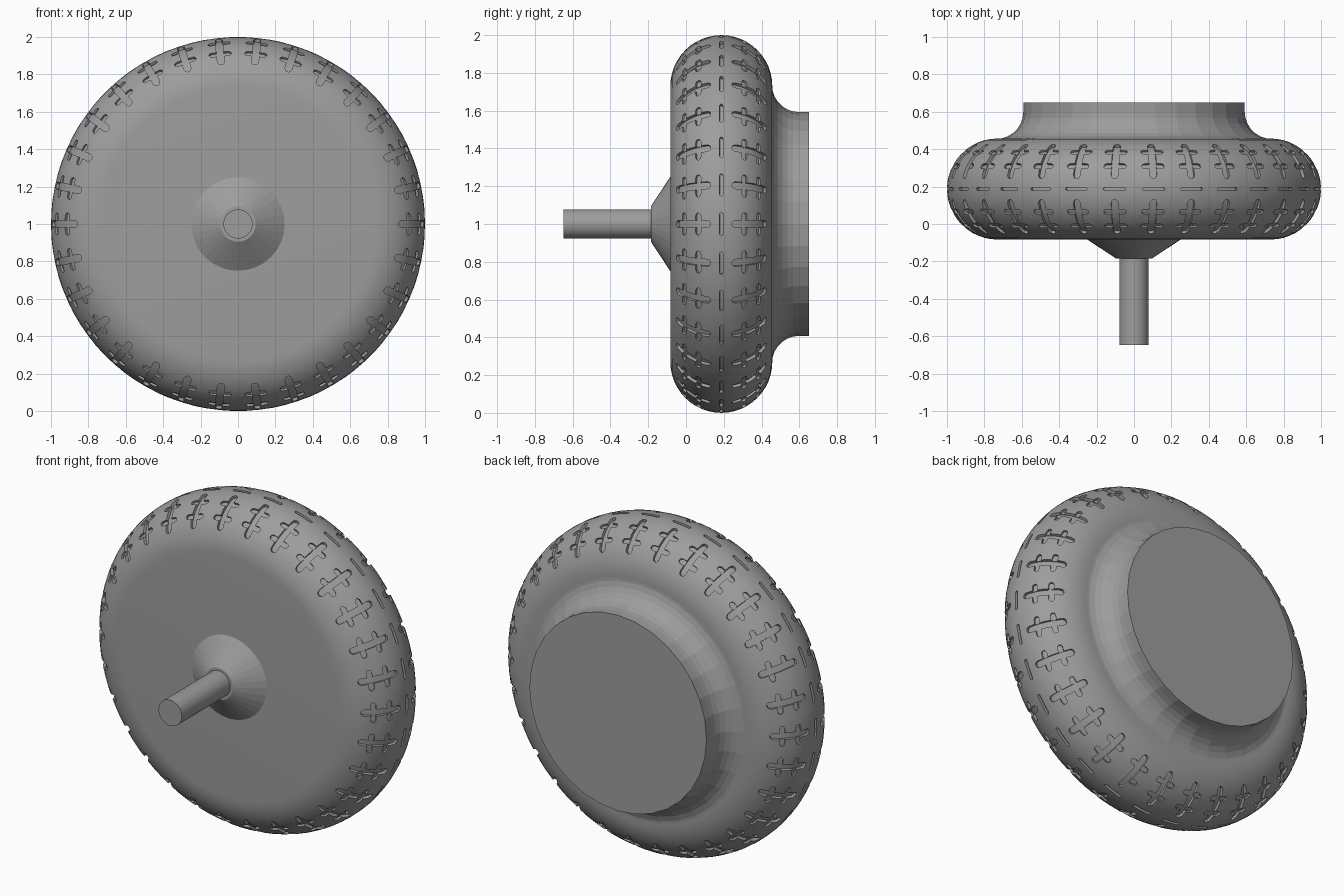
import bpy, bmesh
from math import sin, cos, pi, radians, sqrt

if "Cube" in bpy.data.objects:
    bpy.data.objects.remove(bpy.data.objects["Cube"])

ZC = 1.0                    # wheel centre height
YC, RC, RT = 0.187, 0.73, 0.27   # tyre tube: centre y, ring radius, tube radius
N = 30                      # tread repeats

grey = bpy.data.materials.new("dark_grey")
grey.diffuse_color = (0.34, 0.34, 0.34, 1)
grey.use_nodes = True
grey.node_tree.nodes["Principled BSDF"].inputs["Base Color"].default_value = grey.diffuse_color


def finish(name, bm):
    bmesh.ops.recalc_face_normals(bm, faces=bm.faces)
    me = bpy.data.meshes.new(name)
    bm.to_mesh(me)
    bm.free()
    me.materials.append(grey)
    ob = bpy.data.objects.new(name, me)
    bpy.context.collection.objects.link(ob)
    return ob


def smooth(ob, angle=35):
    bpy.ops.object.select_all(action='DESELECT')
    ob.select_set(True)
    bpy.context.view_layer.objects.active = ob
    bpy.ops.object.shade_smooth_by_angle(angle=radians(angle))


def bridge(bm, rings):
    """Skin a list of vertex loops and cap both ends."""
    n = len(rings[0])
    for a, b in zip(rings, rings[1:]):
        for i in range(n):
            j = (i + 1) % n
            bm.faces.new((a[i], a[j], b[j], b[i]))
    bm.faces.new(rings[0])
    bm.faces.new(rings[-1])


def lathe(name, profile, segs, phase=0.0):
    """Revolve (y, radius) points about the wheel axis."""
    angles = [phase + 2 * pi * i / segs for i in range(segs)]
    bm = bmesh.new()
    bridge(bm, [[bm.verts.new((r * cos(a), y, ZC + r * sin(a))) for a in angles]
                for y, r in profile])
    return finish(name, bm)


def on_tyre(a, phi, t, rho):
    r = RC + rho * cos(phi)
    ang = a + t / r
    return (r * cos(ang), YC + rho * sin(phi), ZC + r * sin(ang))


def slot(bm, a, phi, half_len, width, depth, across):
    """Rounded slot prism that follows the tyre surface."""
    h = width / 2
    core = half_len - h
    along = [-half_len + h * k for k in (0.03, 0.3, 1)]
    along += [-core + 2 * core * k / 6 for k in range(1, 6)]
    along += [half_len - h * k for k in (1, 0.3, 0.03)]
    rings = []
    for s in along:
        e = max(0, abs(s) - core)
        w = sqrt(max(h * h - e * e, 0))
        ring = []
        for side, rho in ((-w, RT - depth), (w, RT - depth), (w, RT + 0.03), (-w, RT + 0.03)):
            ps, ts = (s, side) if across else (side, s)
            ring.append(bm.verts.new(on_tyre(a, phi + ps / RT, ts, rho)))
        rings.append(ring)
    bridge(bm, rings)


def cut(target, name, slots):
    """Carve one set of slots, repeated round the tyre."""
    bm = bmesh.new()
    for i in range(N):
        for args in slots:
            slot(bm, 2 * pi * i / N, *args)
    cutter = finish(name, bm)
    mod = target.modifiers.new(name, 'BOOLEAN')
    mod.operation = 'DIFFERENCE'
    mod.solver = 'EXACT'
    mod.object = cutter
    bpy.context.view_layer.objects.active = target
    bpy.ops.object.modifier_apply(modifier=name)
    bpy.data.objects.remove(cutter)


# tyre with tread grooves; seam phase is nudged if a cut does not come out clean
d = radians
prof = [(YC - RT * cos(pi * k / 24), RC + RT * sin(pi * k / 24)) for k in range(25)]
long_bars = [(d(p), 0.118, 0.038, 0.017, True) for p in (-37, 37)]
centre = [(0.0013, 0.06, 0.018, 0.017, False)]
cross_bars = [(d(p), 0.06, 0.03, 0.013, False) for p in (-47, -27, 27, 47)]
for phase in (0.0137, 0.0, 0.0211, 0.0293):
    tyre = lathe("tyre", prof, 90, phase)
    cut(tyre, "groove_long", long_bars + centre)
    cut(tyre, "groove_cross", cross_bars)
    zs = [v.co.z for v in tyre.data.vertices]
    if len(zs) > 4000 and max(zs) - min(zs) > 1.95:
        break
    bpy.data.objects.remove(tyre)
else:
    tyre = lathe("tyre", prof, 90)
tyre.name = "tyre"
smooth(tyre)

# rear hub drum with concave flare, faceted
flare = [(0.60 - 0.145 * cos(pi / 2 * k / 7), 0.737 - 0.145 * sin(pi / 2 * k / 7)) for k in range(8)]
lathe("rear_drum", [(0.44, 0.737)] + flare + [(0.65, 0.592)], 32)

# front hub cone and axle
lathe("hub_cone", [(-0.07, 0.25), (-0.083, 0.25), (-0.185, 0.095)], 32)
smooth(lathe("axle", [(-0.15, 0.078), (-0.648, 0.078)], 32))
